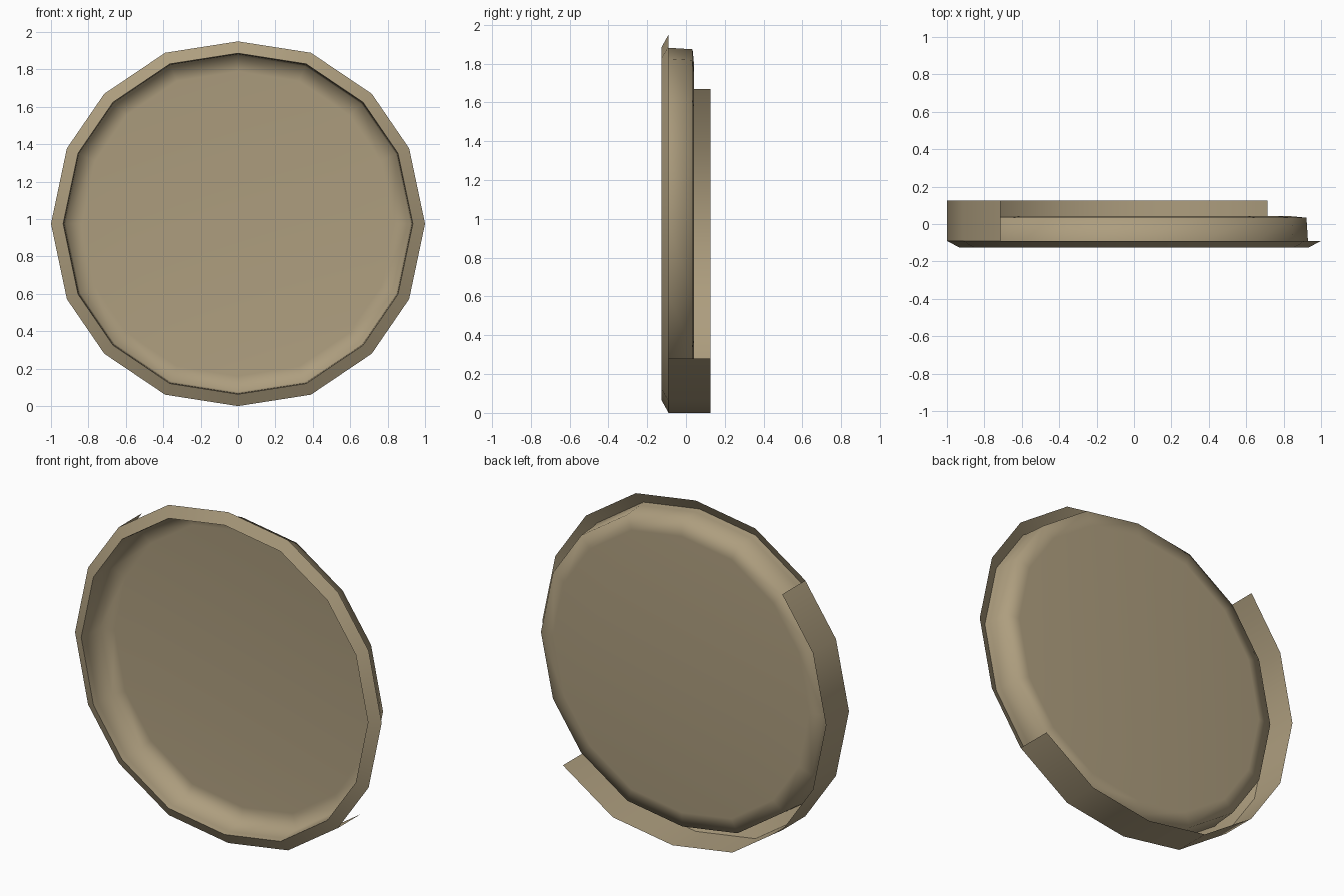
import bpy, bmesh, math

cube = bpy.data.objects.get("Cube")
if cube:
    bpy.data.objects.remove(cube, do_unlink=True)

tan = bpy.data.materials.new("tan")
tan.use_nodes = True
colour = (0.42, 0.34, 0.21, 1)
tan.diffuse_color = colour
tan.node_tree.nodes["Principled BSDF"].inputs["Base Color"].default_value = colour

CENTRE = 0.975

# Sixteen-sided outline, clockwise from the top, slightly uneven
quarter = [(0, 0.975), (0.39, 0.914), (0.715, 0.695), (0.915, 0.403), (1, 0)]
right_half = quarter + [(x, -z) for x, z in quarter[-2::-1]]
outline = right_half + [(-x, z) for x, z in right_half[-2:0:-1]]


def add_ring(bm, points, scale, y):
    return [bm.verts.new((x * scale, y, CENTRE + z * scale)) for x, z in points]


def bridge(bm, a, b, closed):
    for i in range(len(a) if closed else len(a) - 1):
        j = (i + 1) % len(a)
        bm.faces.new((a[i], a[j], b[j], b[i]))


def build(name, points, profile, closed, capped=False):
    bm = bmesh.new()
    rings = [add_ring(bm, points, s, y) for s, y in profile]
    for a, b in zip(rings, rings[1:]):
        bridge(bm, a, b, closed)
    if capped:
        bm.faces.new(rings[-1])
    bmesh.ops.recalc_face_normals(bm, faces=bm.faces)
    mesh = bpy.data.meshes.new(name)
    bm.to_mesh(mesh)
    bm.free()
    mesh.materials.append(tan)
    obj = bpy.data.objects.new(name, mesh)
    bpy.context.collection.objects.link(obj)
    bpy.ops.object.select_all(action="DESELECT")
    obj.select_set(True)
    bpy.context.view_layer.objects.active = obj
    bpy.ops.object.shade_smooth_by_angle(angle=math.radians(89))
    return obj


# Thin dish: sloping lip, steep wall, shallow bevel and flat floor
build("dish", outline,
      [(1, -0.09), (0.935, -0.125), (0.93, -0.09), (0.922, 0.034), (0.835, 0.042)],
      closed=True, capped=True)

# Half collar behind the lip, running round the lower right of the dish
build("half_collar", outline[6:15], [(1, -0.09), (1, 0.125)], closed=False)
